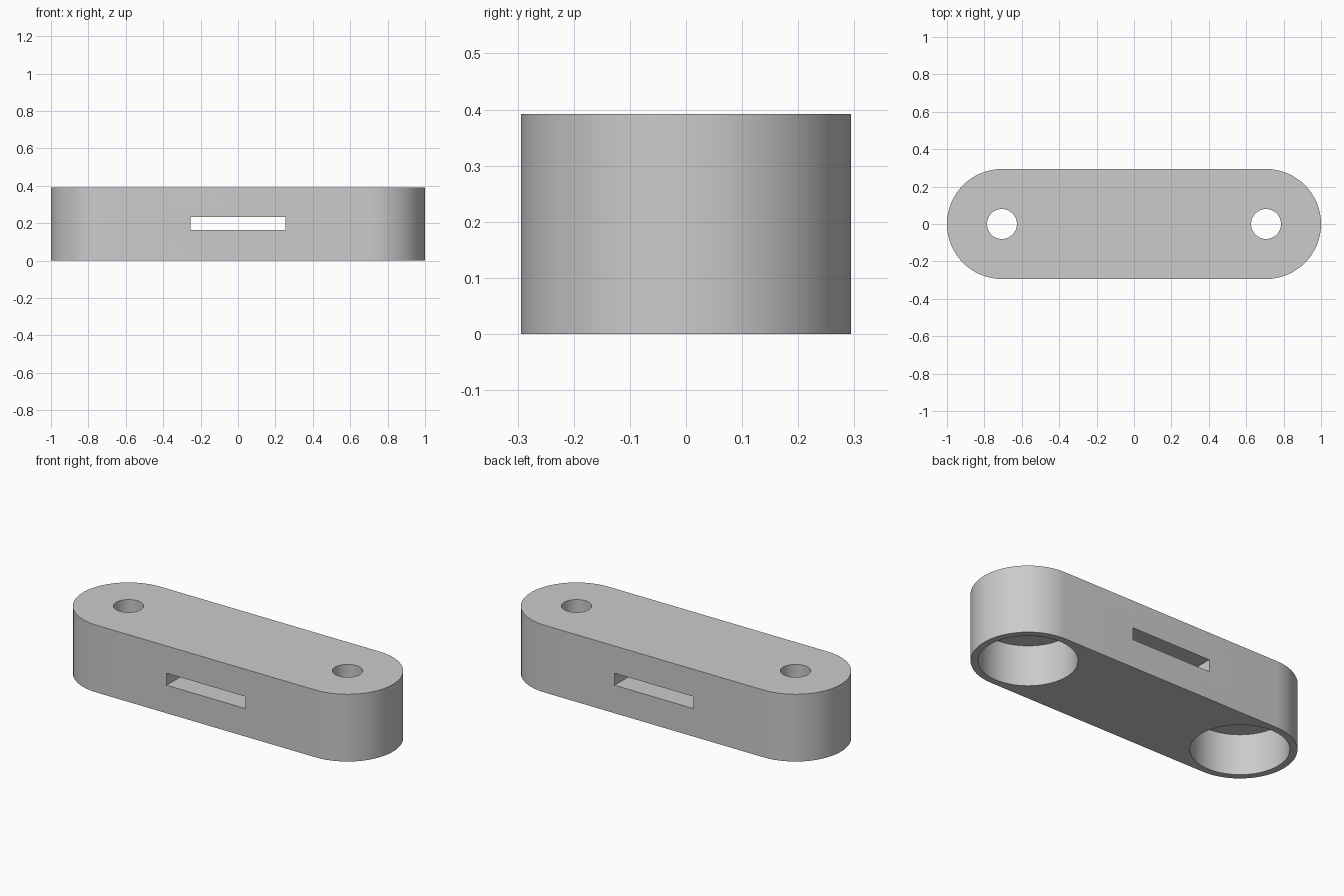
import bpy, bmesh, math

cube = bpy.data.objects.get("Cube")
if cube:
    bpy.data.objects.remove(cube, do_unlink=True)

R, HEIGHT, CENTRE = 0.294, 0.392, 0.706
POCKET_R, POCKET_DEPTH, HOLE_R = 0.255, 0.235, 0.08
SEGMENTS = 64

grey = bpy.data.materials.new("light grey")
grey.use_nodes = True
colour = (0.6, 0.6, 0.6, 1)
grey.diffuse_color = colour
grey.node_tree.nodes["Principled BSDF"].inputs["Base Color"].default_value = colour


def prism(name, outline, z0, z1):
    """Extrude a flat outline from z0 up to z1."""
    bm = bmesh.new()
    face = bm.faces.new([bm.verts.new((x, y, z0)) for x, y in outline])
    top = bmesh.ops.extrude_face_region(bm, geom=[face])["geom"]
    bmesh.ops.translate(bm, vec=(0, 0, z1 - z0),
                        verts=[v for v in top if isinstance(v, bmesh.types.BMVert)])
    bmesh.ops.recalc_face_normals(bm, faces=bm.faces)
    mesh = bpy.data.meshes.new(name)
    bm.to_mesh(mesh)
    bm.free()
    mesh.materials.append(grey)
    obj = bpy.data.objects.new(name, mesh)
    bpy.context.collection.objects.link(obj)
    return obj


def arc(cx, radius, start, sweep, count):
    return [(cx + radius * math.cos(start + sweep * i / count),
             radius * math.sin(start + sweep * i / count)) for i in range(count + 1)]


def disc(cx, radius):
    return arc(cx, radius, 0, math.tau, SEGMENTS)[:-1]


# Round-ended bar
half = SEGMENTS // 2
body = prism("link_body", arc(CENTRE, R, -math.pi / 2, math.pi, half)
             + arc(-CENTRE, R, math.pi / 2, math.pi, half), 0, HEIGHT)

# Pockets from below, small holes through the top, slot through the middle
cutters = []
for side, x in (("left", CENTRE), ("right", -CENTRE)):
    cutters.append(prism(side + "_pocket_cutter", disc(x, POCKET_R), -0.1, POCKET_DEPTH))
    cutters.append(prism(side + "_hole_cutter", disc(x, HOLE_R), 0.1, HEIGHT + 0.1))
cutters.append(prism("slot_cutter", [(-0.255, -0.5), (0.255, -0.5), (0.255, 0.5), (-0.255, 0.5)],
                     0.163, 0.233))

bpy.context.view_layer.objects.active = body
for cutter in cutters:
    mod = body.modifiers.new(cutter.name, "BOOLEAN")
    mod.operation = "DIFFERENCE"
    mod.solver = "EXACT"
    mod.object = cutter
    cutter.hide_render = True
    bpy.ops.object.modifier_apply(modifier=mod.name)
    bpy.data.objects.remove(cutter, do_unlink=True)

# Smooth curved walls, sharp rims
bpy.ops.object.select_all(action="DESELECT")
body.select_set(True)
bpy.ops.object.shade_smooth_by_angle(angle=math.radians(30))
